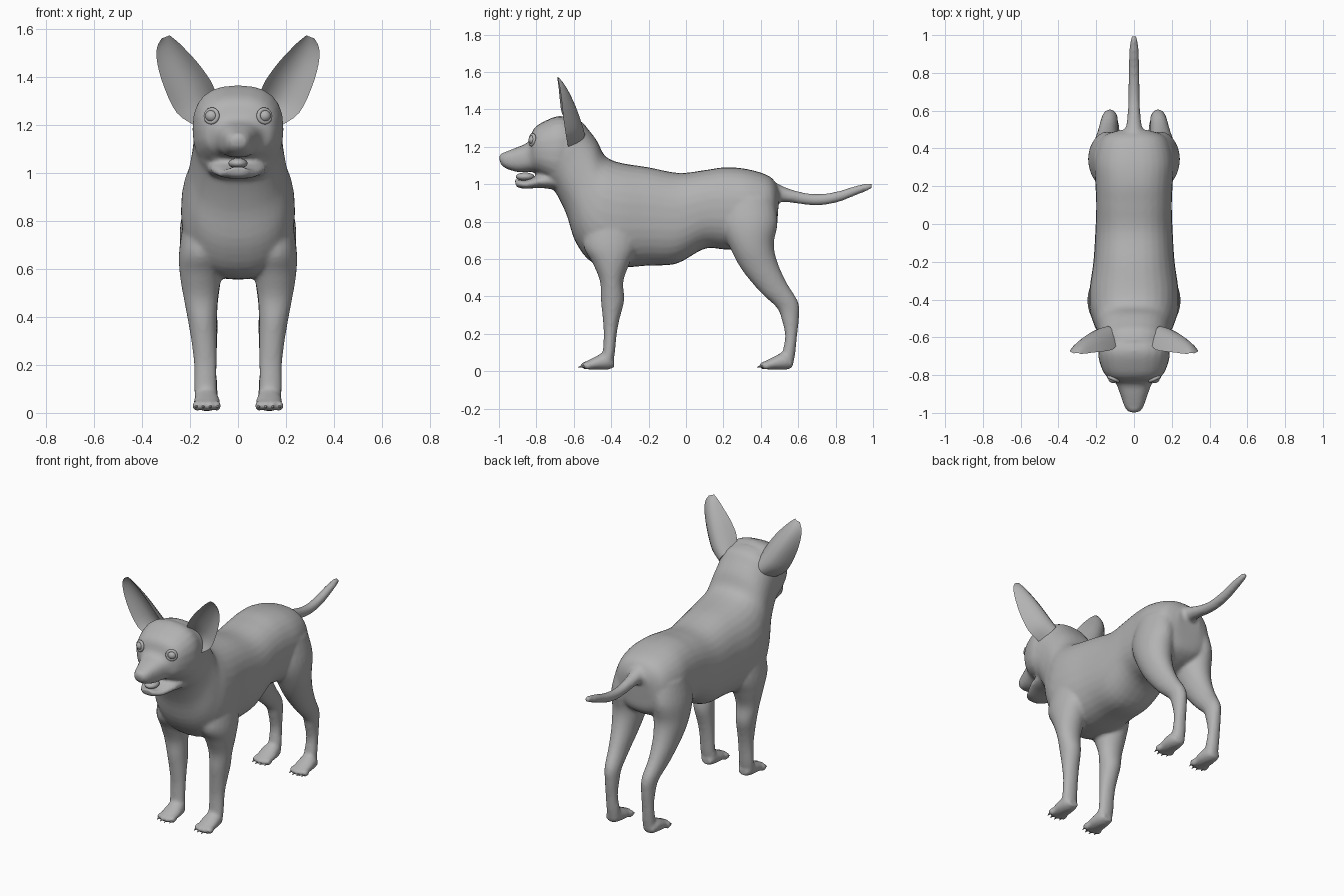
import bpy, bmesh, math
from mathutils import Vector, Matrix

if "Cube" in bpy.data.objects:
    bpy.data.objects.remove(bpy.data.objects["Cube"])

coat = bpy.data.materials.new("grey_coat")
coat.diffuse_color = (0.45, 0.45, 0.45, 1)
coat.use_nodes = True
coat.node_tree.nodes["Principled BSDF"].inputs["Base Color"].default_value = coat.diffuse_color


def catmull(rows, steps=4):
    """Smoothly interpolate between cross-section rows."""
    out = []
    for i in range(len(rows) - 1):
        a, b, c, d = (rows[max(0, min(len(rows) - 1, i + k))] for k in (-1, 0, 1, 2))
        for s in range(steps):
            t = s / steps
            out.append([0.5 * (2 * q + (r - p) * t + (2 * p - 5 * q + 4 * r - u) * t * t
                               + (3 * q - p - 3 * r + u) * t ** 3)
                        for p, q, r, u in zip(a, b, c, d)])
    return out + [list(rows[-1])]


def skin(bm, loops):
    """Join closed loops of points into a capped tube."""
    rings = [[bm.verts.new(p) for p in loop] for loop in loops]
    n = len(rings[0])
    for a, b in zip(rings, rings[1:]):
        for i in range(n):
            bm.faces.new((a[i], a[(i + 1) % n], b[(i + 1) % n], b[i]))
    bm.faces.new(rings[0][::-1])
    bm.faces.new(rings[-1])


def loft(bm, rows, power=2.0, side=1, dy=0.0, n=24):
    """Rows: y, z of one edge, y, z of the opposite edge, centre x, half width."""
    loops = []
    for y1, z1, y2, z2, xc, w in catmull(rows):
        loop = []
        for i in range(n):
            a = 2 * math.pi * i / n
            c, s = math.cos(a), math.sin(a)
            c = math.copysign(abs(c) ** (2 / power), c)
            s = math.copysign(abs(s) ** (2 / power), s)
            loop.append((side * (xc + w * s), dy + (y1 + y2) / 2 + c * (y1 - y2) / 2,
                         (z1 + z2) / 2 + c * (z1 - z2) / 2))
        loops.append(loop)
    skin(bm, loops)


def ball(bm, centre, radii, seg=16):
    bmesh.ops.create_uvsphere(bm, u_segments=seg, v_segments=seg // 2 + 2, radius=1,
                              matrix=Matrix.Translation(centre) @ Matrix.Diagonal((*radii, 1)))


def finish(bm, name, angle=60):
    bmesh.ops.recalc_face_normals(bm, faces=bm.faces)
    me = bpy.data.meshes.new(name)
    bm.to_mesh(me)
    bm.free()
    ob = bpy.data.objects.new(name, me)
    bpy.context.collection.objects.link(ob)
    me.materials.append(coat)
    bpy.context.view_layer.objects.active = ob
    ob.select_set(True)
    bpy.ops.object.shade_smooth_by_angle(angle=math.radians(angle))
    ob.select_set(False)
    return ob


body = bmesh.new()
# torso and neck
loft(body, [
    (.50, .97, .49, .82, 0, .08), (.45, 1.04, .47, .72, 0, .17),
    (.33, 1.08, .36, .66, 0, .21), (.21, 1.09, .22, .65, 0, .205),
    (.10, 1.075, .10, .655, 0, .20), (-.04, 1.06, -.05, .575, 0, .205),
    (-.20, 1.09, -.20, .565, 0, .215), (-.33, 1.11, -.36, .555, 0, .235),
    (-.40, 1.13, -.50, .58, 0, .235), (-.44, 1.16, -.59, .69, 0, .215),
    (-.475, 1.23, -.64, .84, 0, .195), (-.52, 1.29, -.70, .96, 0, .185),
    (-.56, 1.335, -.74, 1.0, 0, .185), (-.62, 1.355, -.76, 1.03, 0, .17)], 2.4, n=32)
# skull and muzzle
loft(body, [
    (-.58, 1.33, -.62, 1.05, 0, .17), (-.67, 1.365, -.69, 1.0, 0, .19),
    (-.76, 1.335, -.75, 1.03, 0, .175), (-.815, 1.295, -.80, 1.06, 0, .145),
    (-.845, 1.225, -.83, 1.065, 0, .10), (-.91, 1.195, -.90, 1.065, 0, .072),
    (-.97, 1.17, -.965, 1.085, 0, .05), (-.997, 1.15, -.992, 1.11, 0, .03)], 2.5)
# lower jaw and nose
loft(body, [
    (-.70, 1.07, -.70, .97, 0, .13), (-.78, 1.05, -.78, .98, 0, .115),
    (-.86, 1.02, -.86, .975, 0, .08), (-.915, 1.03, -.91, .985, 0, .04)], 2.3)
ball(body, (0, -.97, 1.14), (.042, .031, .03))
# tail
loft(body, [(y, z + r, y, z - r, 0, r) for y, z, r in (
    (.44, .955, .075), (.50, .95, .048), (.56, .937, .036), (.65, .92, .031),
    (.73, .918, .03), (.82, .935, .029), (.90, .963, .026), (.97, .985, .02),
    (1.0, .99, .01))], n=16)
# legs and paws
for side in (1, -1):
    loft(body, [
        (-.52, .85, -.27, .85, .14, .08), (-.55, .68, -.26, .68, .15, .095),
        (-.50, .58, -.30, .58, .155, .088), (-.46, .48, -.335, .48, .155, .072),
        (-.455, .38, -.33, .38, .148, .06), (-.445, .28, -.355, .28, .14, .052),
        (-.44, .20, -.37, .20, .136, .048), (-.445, .10, -.38, .10, .135, .048),
        (-.46, .04, -.39, .04, .13, .05)], side=side)
    loft(body, [
        (.20, .92, .47, .93, .12, .09), (.19, .78, .49, .80, .14, .10),
        (.235, .66, .47, .68, .145, .095), (.30, .54, .49, .58, .145, .075),
        (.40, .42, .54, .47, .14, .055), (.485, .34, .60, .37, .13, .045),
        (.51, .28, .605, .29, .127, .04), (.53, .19, .595, .20, .127, .037),
        (.515, .10, .585, .10, .125, .04), (.50, .04, .575, .04, .125, .04)], side=side)
    for dy in (0, .955):
        loft(body, [
            (-.385, .06, -.385, .02, .13, .035), (-.43, .10, -.42, .008, .13, .05),
            (-.49, .075, -.49, .008, .13, .055), (-.54, .05, -.54, .012, .13, .045)],
            side=side, dy=dy)
        for k in (-1.5, -.5, .5, 1.5):
            ball(body, (side * (.13 + k * .029), dy - .542 + .012 * abs(k), .03),
                 (.017, .03, .022), 12)

# fuse the body parts into one soft skin
body_ob = finish(body, "dog_body")
mod = body_ob.modifiers.new("fuse", 'REMESH')
mod.mode = 'VOXEL'
mod.voxel_size = .011
mod.use_smooth_shade = True
mod = body_ob.modifiers.new("soften", 'SMOOTH')
mod.factor = .5
mod.iterations = 4

# ears: inner edge x z, outer edge x z, inner y, outer y, back y
EAR = [(.09, 1.33, .185, 1.20, -.64, -.63, -.54), (.115, 1.385, .255, 1.25, -.665, -.64, -.555),
       (.165, 1.455, .305, 1.35, -.675, -.655, -.585), (.215, 1.51, .335, 1.45, -.68, -.665, -.62),
       (.25, 1.545, .338, 1.52, -.685, -.675, -.65), (.285, 1.573, .318, 1.56, -.688, -.685, -.678)]
for side, label in ((1, "left"), (-1, "right")):
    loops = []
    for xi, zi, xo, zo, yi, yo, yb in catmull(EAR, 3):
        pts = []
        for t, depth in ([(i / 8, 1) for i in range(9)] + [(i / 8, .55) for i in range(7, 0, -1)]):
            y = yi + (yo - yi) * t
            pts.append((side * (xi + (xo - xi) * t),
                        y + (yb - y) * depth * math.sin(math.pi * t) ** .8,
                        zi + (zo - zi) * t))
        loops.append(pts)
    bm = bmesh.new()
    skin(bm, loops)
    finish(bm, label + "_ear")

    # eyeball with a raised lid ring around it
    bm = bmesh.new()
    ball(bm, (side * .11, -.818, 1.237), (.027, .024, .025))
    finish(bm, label + "_eye")
    aim = Vector((side * .45, -1, .1)).to_track_quat('Z', 'Y')
    bpy.ops.mesh.primitive_torus_add(major_radius=.027, minor_radius=.009, major_segments=20,
                                     minor_segments=8, location=(side * .11, -.822, 1.237),
                                     rotation=aim.to_euler())
    lid = bpy.context.object
    lid.name = label + "_eyelid"
    lid.data.materials.append(coat)
    bpy.ops.object.shade_smooth()
    lid.select_set(False)

# tongue
bm = bmesh.new()
ball(bm, (0, -.86, 1.04), (.04, .05, .022))
finish(bm, "tongue")

# claws
bm = bmesh.new()
for side in (1, -1):
    for dy in (0, .955):
        for k in (-1.5, -.5, .5, 1.5):
            place = Matrix.Translation((side * (.13 + k * .029), dy - .568 + .012 * abs(k), .025))
            bmesh.ops.create_cone(bm, cap_ends=True, segments=8, radius1=.009, radius2=.001,
                                  depth=.03, matrix=place @ Matrix.Rotation(math.radians(105), 4, 'X'))
finish(bm, "claws")
